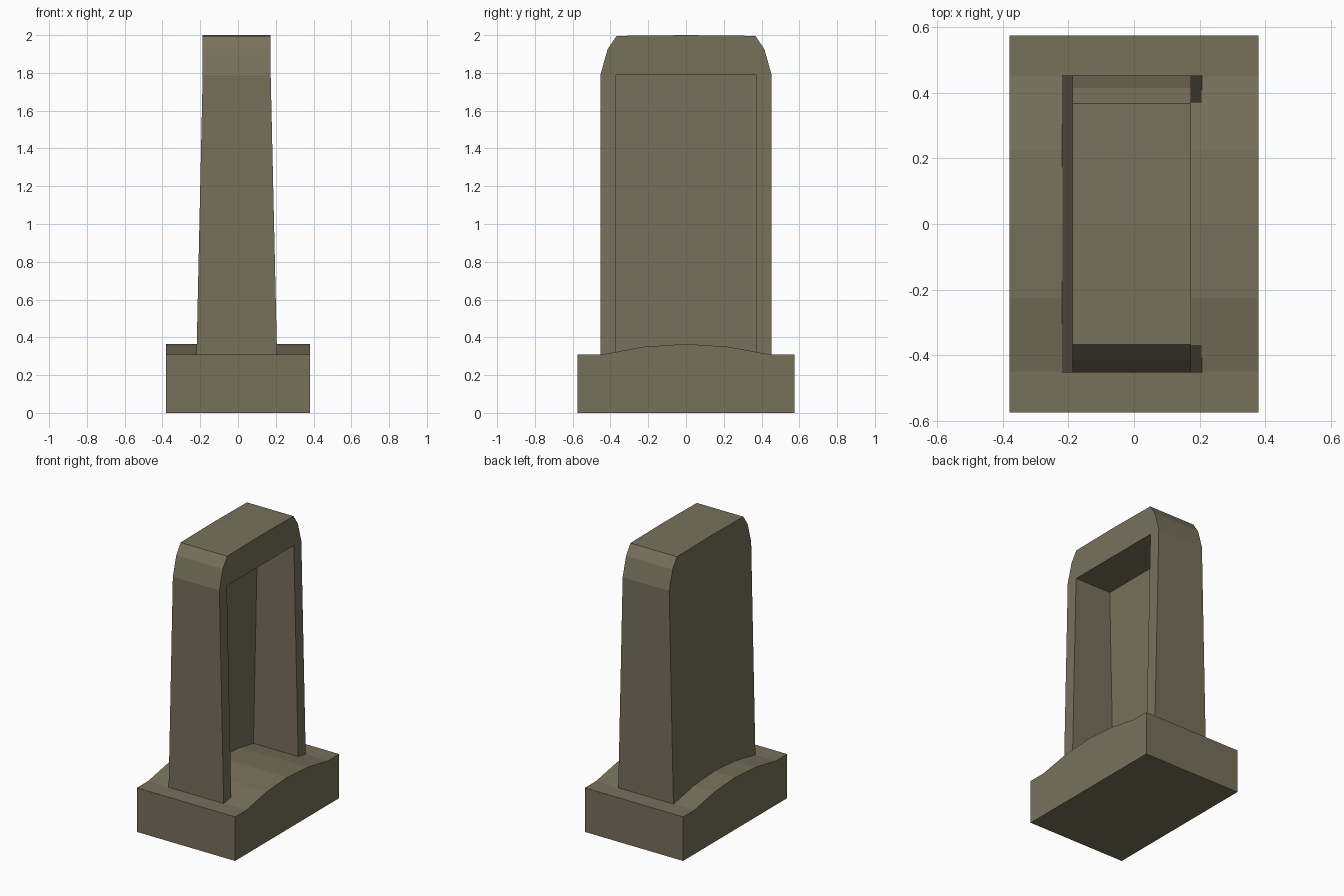
import bpy, bmesh

if "Cube" in bpy.data.objects:
    bpy.data.objects.remove(bpy.data.objects["Cube"])

stone = bpy.data.materials.new("weathered stone")
stone.diffuse_color = (0.185, 0.163, 0.105, 1)
stone.use_nodes = True
stone.node_tree.nodes["Principled BSDF"].inputs["Base Color"].default_value = stone.diffuse_color


def finish(bm, name):
    bmesh.ops.remove_doubles(bm, verts=bm.verts, dist=1e-5)
    bmesh.ops.recalc_face_normals(bm, faces=bm.faces)
    me = bpy.data.meshes.new(name)
    bm.to_mesh(me)
    bm.free()
    me.materials.append(stone)
    ob = bpy.data.objects.new(name, me)
    bpy.context.collection.objects.link(ob)
    return ob


def mirrored(half):
    # half profile from the -y side, closed symmetrically about y = 0
    return half + [(-y, z) for y, z in reversed(half) if y != 0]


# plinth: low arched profile extruded along x
bm = bmesh.new()
prof = mirrored([(-0.575, 0), (-0.575, 0.308), (-0.45, 0.308), (-0.225, 0.35), (0, 0.365)])
face = bm.faces.new([bm.verts.new((-0.38, y, z)) for y, z in prof])
ext = bmesh.ops.extrude_face_region(bm, geom=[face])
bmesh.ops.translate(bm, vec=(0.76, 0, 0),
                    verts=[v for v in ext["geom"] if isinstance(v, bmesh.types.BMVert)])
finish(bm, "plinth")

# headstone: tapered slab hollowed from the +x side
Z0, ZS = 0.29, 1.79                      # foot (sunk in plinth) and shoulder heights
BACK, FRONT, NICHE = (-0.22, -0.187), (0.207, 0.173), (-0.14, -0.108)


def at(plane, p):
    t = min((p[1] - Z0) / (ZS - Z0), 1)
    return (plane[0] + (plane[1] - plane[0]) * t, p[0], p[1])


bm = bmesh.new()


def poly(points):
    bm.faces.new([bm.verts.new(p) for p in points])


cap = mirrored([(-0.453, ZS), (-0.415, 1.925), (-0.367, 1.996), (0, 2.0)])
outer = [(-0.453, Z0)] + cap + [(0.453, Z0)]
inner = [(-0.37, Z0), (-0.37, ZS), (0.37, ZS), (0.37, Z0)]

# outer rim and niche walls
for a, b in zip(outer, outer[1:]):
    poly([at(BACK, a), at(BACK, b), at(FRONT, b), at(FRONT, a)])
for a, b in zip(inner, inner[1:]):
    poly([at(NICHE, a), at(NICHE, b), at(FRONT, b), at(FRONT, a)])
# back face, niche panel and front frame
poly([at(BACK, p) for p in (outer[0], cap[0], cap[-1], outer[-1])])
poly([at(BACK, p) for p in cap])
poly([at(NICHE, p) for p in inner])
poly([at(FRONT, p) for p in cap + [inner[2], inner[1]]])
for o, i in (((outer[0], cap[0]), (inner[1], inner[0])),
             ((outer[-1], cap[-1]), (inner[2], inner[3]))):
    poly([at(FRONT, p) for p in o + i])
# underside
poly([at(BACK, outer[0]), at(FRONT, outer[0]), at(FRONT, inner[0]), at(NICHE, inner[0]),
      at(NICHE, inner[3]), at(FRONT, inner[3]), at(FRONT, outer[-1]), at(BACK, outer[-1])])
finish(bm, "headstone")
